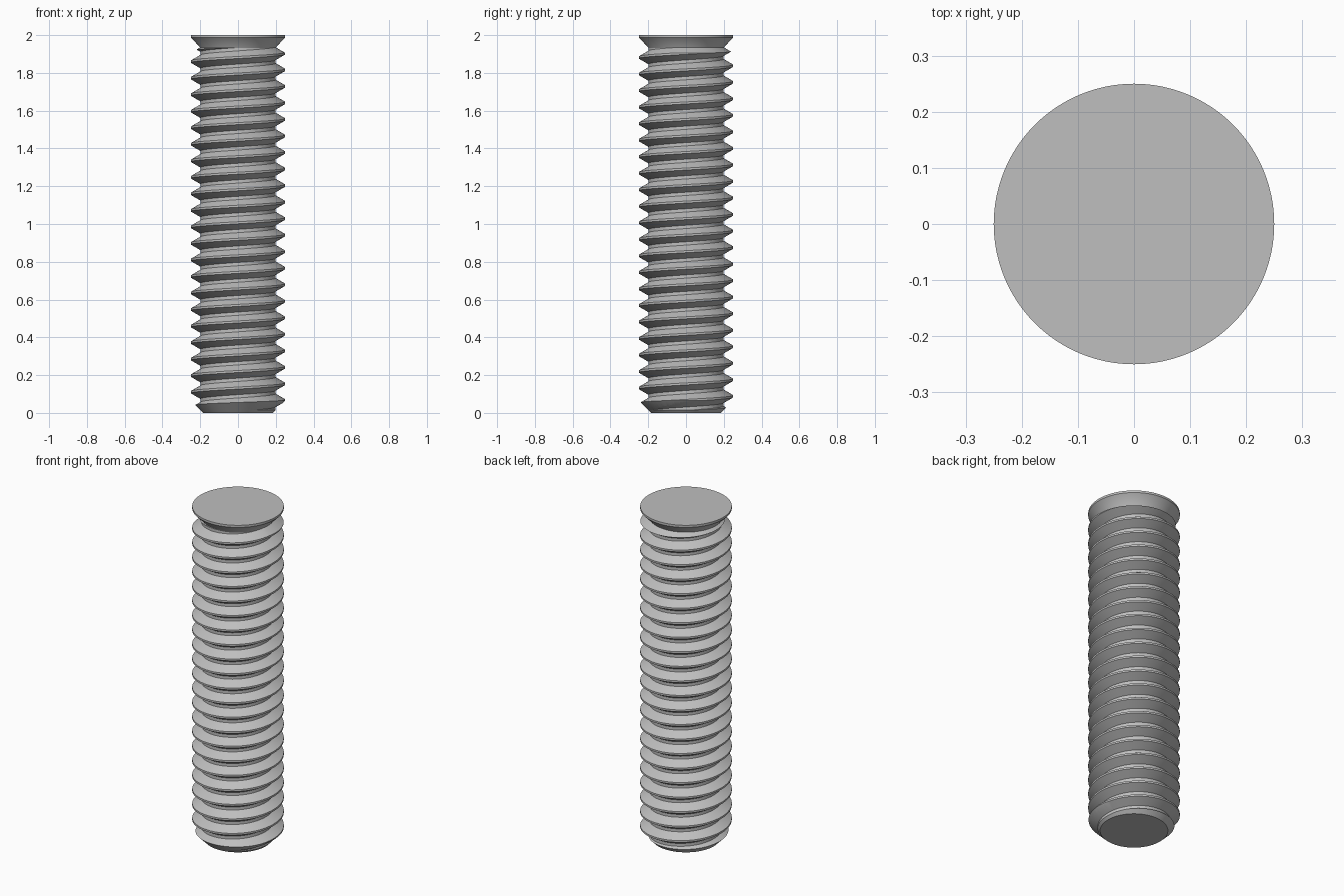
import bpy, bmesh, math

if "Cube" in bpy.data.objects:
    bpy.data.objects.remove(bpy.data.objects["Cube"], do_unlink=True)

SIDES = 96
PITCH = 0.0875
CREST, ROOT = 0.25, 0.199
TURNS = 26
START = 0.066 - 3 * PITCH      # height of the first crest at angle zero

steel = bpy.data.materials.new("steel_grey")
steel.use_nodes = True
colour = (0.52, 0.52, 0.52, 1)
steel.diffuse_color = colour
steel.node_tree.nodes["Principled BSDF"].inputs["Base Color"].default_value = colour


def finish(bm, name):
    bmesh.ops.recalc_face_normals(bm, faces=bm.faces)
    mesh = bpy.data.meshes.new(name)
    bm.to_mesh(mesh)
    bm.free()
    mesh.materials.append(steel)
    obj = bpy.data.objects.new(name, mesh)
    bpy.context.collection.objects.link(obj)
    return obj


def select(obj):
    bpy.ops.object.select_all(action="DESELECT")
    obj.select_set(True)
    bpy.context.view_layer.objects.active = obj


def lathe(name, profile):
    """Solid of revolution from (radius, height) points, capped flat."""
    bm = bmesh.new()
    rings = [[bm.verts.new((r * math.cos(a), r * math.sin(a), z))
              for a in (math.tau * i / SIDES for i in range(SIDES))]
             for r, z in profile]
    for low, high in zip(rings, rings[1:]):
        for i in range(SIDES):
            j = (i + 1) % SIDES
            bm.faces.new((low[i], low[j], high[j], high[i]))
    bm.faces.new(rings[0][::-1])
    bm.faces.new(rings[-1])
    return finish(bm, name)


def helical_rod(name):
    """Right-handed thread swept up the axis, each turn welded to the next."""
    crest_half, root_half = PITCH / 16, PITCH / 10
    section = [(ROOT, -PITCH / 2 + root_half), (CREST, -crest_half),
               (CREST, crest_half), (ROOT, PITCH / 2 - root_half)]
    bm = bmesh.new()
    steps = SIDES * TURNS
    rows = []
    for k, (r, dz) in enumerate(section):
        count = steps + 1 + (SIDES if k == 0 else 0)
        rows.append([bm.verts.new((r * math.cos(math.tau * i / SIDES),
                                   r * math.sin(math.tau * i / SIDES),
                                   START + PITCH * i / SIDES + dz))
                     for i in range(count)])
    rows.append(rows[0][SIDES:])
    for low, high in zip(rows, rows[1:]):
        for i in range(steps):
            bm.faces.new((low[i], low[i + 1], high[i + 1], high[i]))
    # close both ends with a fan to a point on the axis
    tips = [bm.verts.new((0, 0, z)) for z in (-0.5, 2.5)]
    for e in [e for e in bm.edges if e.is_boundary]:
        a, b = e.verts
        bm.faces.new((a, b, tips[0 if a.co.z < 1 else 1]))
    return finish(bm, name)


# threaded shaft, trimmed to a chamfered foot and a necked upper end
shaft = helical_rod("threaded_shaft")
envelope = lathe("shaft_envelope", [(0.185, 0), (0.265, 0.08), (0.265, 1.897),
                                    (0.197, 1.937), (0.197, 1.95)])
envelope.hide_render = True
trim = shaft.modifiers.new("trim", "BOOLEAN")
trim.operation = "INTERSECT"
trim.solver = "EXACT"
trim.object = envelope
select(shaft)
bpy.ops.object.modifier_apply(modifier="trim")
bpy.data.objects.remove(envelope, do_unlink=True)

# flared collar with the flat top
collar = lathe("top_collar", [(0.19, 1.9), (0.2, 1.935), (0.25, 1.987), (0.25, 2)])

for part in (shaft, collar):
    select(part)
    bpy.ops.object.shade_smooth_by_angle(angle=math.radians(30))
